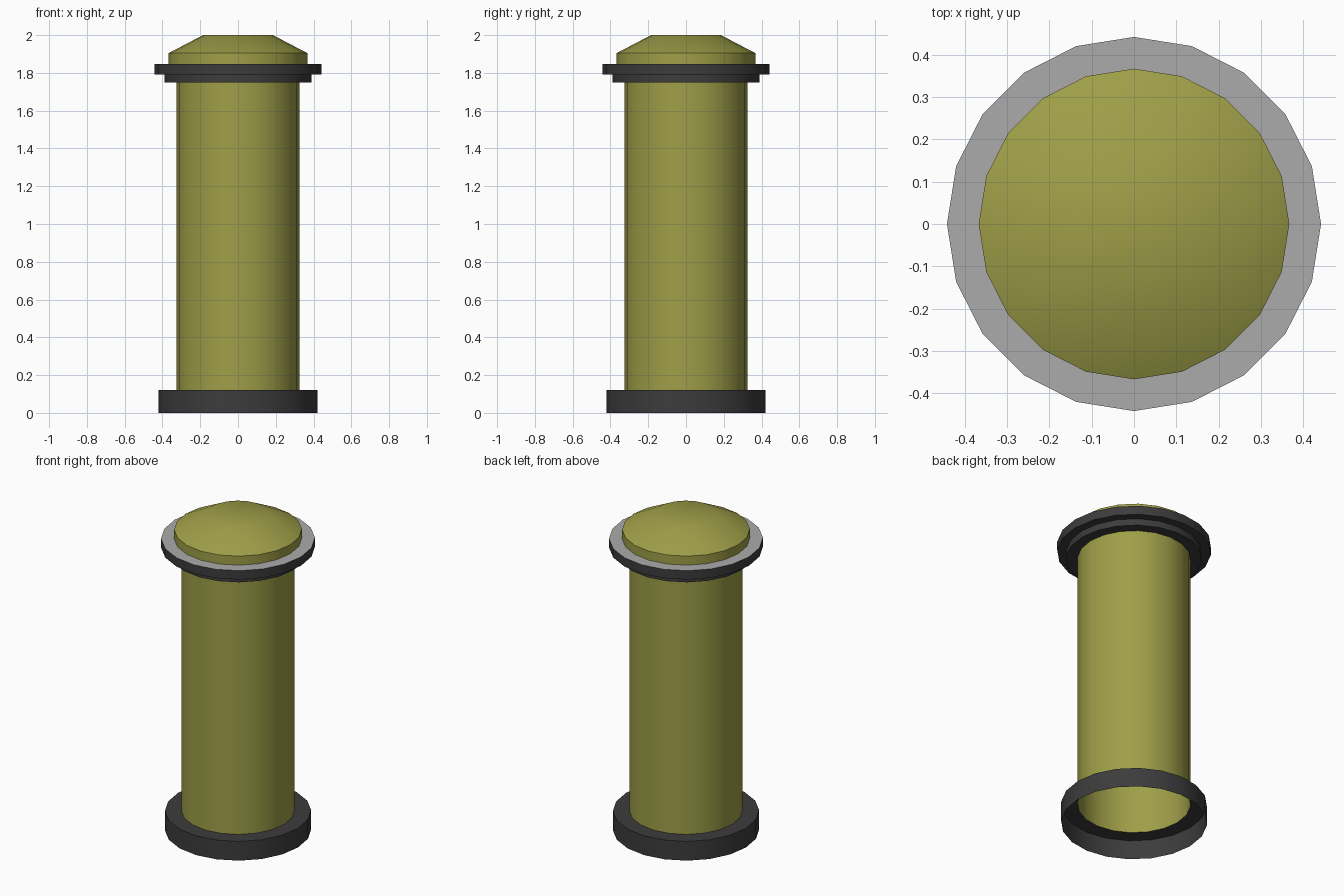
import bpy, bmesh, math

if "Cube" in bpy.data.objects:
    bpy.data.objects.remove(bpy.data.objects["Cube"])

SIDES = 20


def material(name, rgb):
    m = bpy.data.materials.new(name)
    m.diffuse_color = (*rgb, 1)
    m.use_nodes = True
    m.node_tree.nodes["Principled BSDF"].inputs["Base Color"].default_value = m.diffuse_color
    return m


olive = material("olive", (0.345, 0.345, 0.066))
dark = material("dark", (0.045, 0.045, 0.045))
pale = material("pale", (0.41, 0.41, 0.41))


def lathe(name, profile, mat):
    """Turn a (radius, z) profile, listed bottom to top, around the z axis."""
    bm = bmesh.new()
    rings = []
    for r, z in profile:
        if r == 0:
            rings.append([bm.verts.new((0, 0, z))] * SIDES)
        else:
            angles = [2 * math.pi * i / SIDES for i in range(SIDES)]
            rings.append([bm.verts.new((r * math.cos(a), r * math.sin(a), z)) for a in angles])
    for low, high in zip(rings, rings[1:]):
        for i in range(SIDES):
            j = (i + 1) % SIDES
            corners = [low[i], low[j], high[j], high[i]]
            bm.faces.new(list(dict.fromkeys(corners)))
    mesh = bpy.data.meshes.new(name)
    bm.to_mesh(mesh)
    bm.free()
    obj = bpy.data.objects.new(name, mesh)
    bpy.context.collection.objects.link(obj)
    mesh.materials.append(mat)
    bpy.ops.object.select_all(action='DESELECT')
    obj.select_set(True)
    bpy.context.view_layer.objects.active = obj
    bpy.ops.object.shade_smooth_by_angle(angle=math.radians(30))
    return obj


# Base collar, open underneath
lathe("base_collar", [(0.42, 0), (0.42, 0.122), (0.325, 0.122)], dark)
# Hollow column
lathe("column", [(0.325, 0.122), (0.325, 1.75)], olive)
# Stepped rim under the cap
lathe("stepped_rim", [(0.325, 1.75), (0.39, 1.75), (0.39, 1.792),
                      (0.442, 1.792), (0.442, 1.848)], dark)
# Pale ledge on top of the rim
lathe("rim_ledge", [(0.442, 1.848), (0.367, 1.848)], pale)
# Domed cap
lathe("domed_cap", [(0.367, 1.848), (0.367, 1.905), (0.185, 2), (0, 2)], olive)
